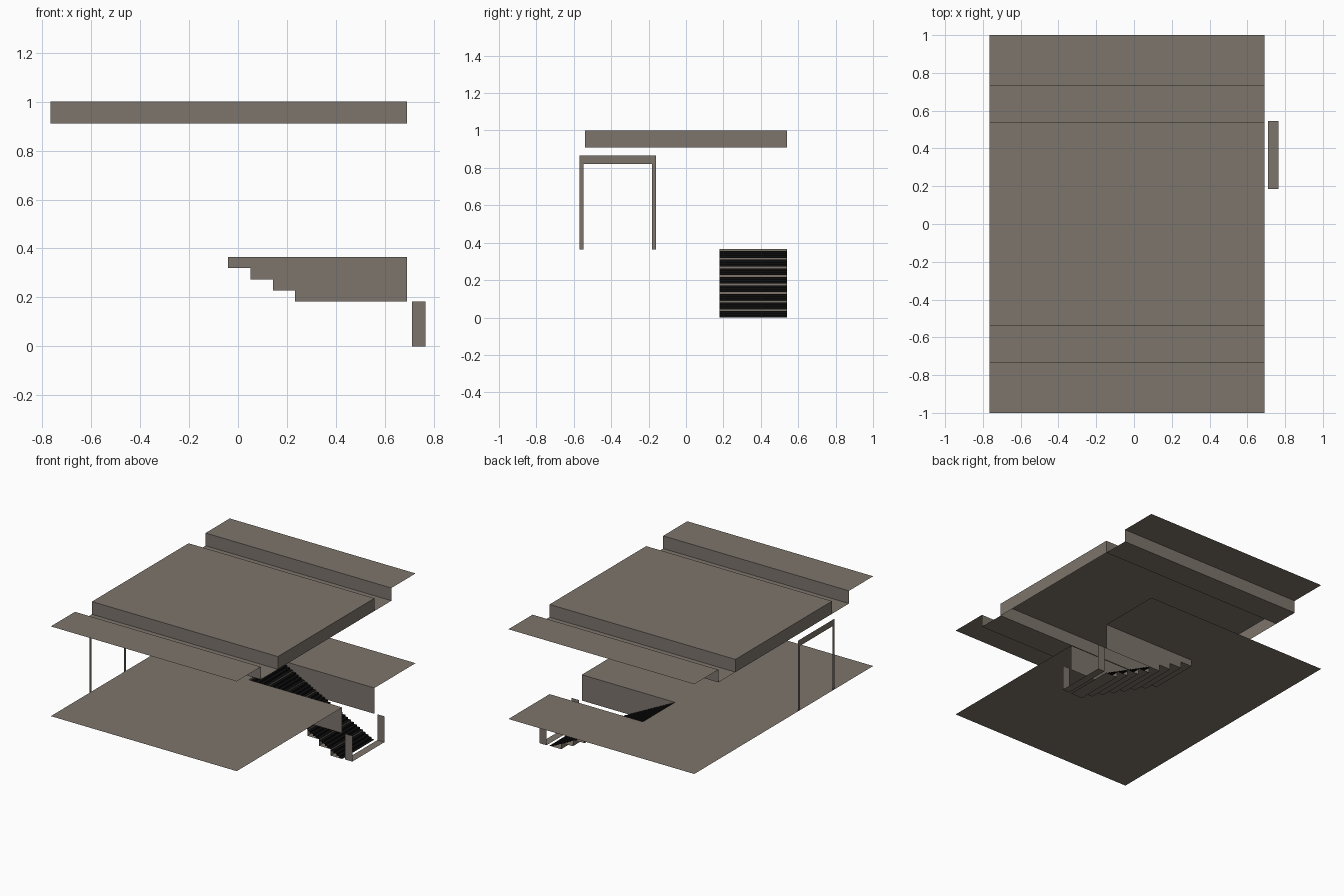
import bpy, bmesh

if "Cube" in bpy.data.objects:
    bpy.data.objects.remove(bpy.data.objects["Cube"])

X0, X1 = -0.765, 0.69          # room ends
FLOOR, SOFFIT, TOP = 0.365, 0.91, 1.0
SX, SY0, SY1 = -0.04, 0.18, 0.54   # stairwell
STEPS = 8


def material(name, rgb):
    m = bpy.data.materials.new(name)
    m.diffuse_color = (*rgb, 1)
    m.use_nodes = True
    m.node_tree.nodes["Principled BSDF"].inputs["Base Color"].default_value = m.diffuse_color
    return m


stone = material("warm grey", (0.205, 0.176, 0.150))
black = material("black rubber", (0.004, 0.004, 0.004))


def sheet(name, faces, mat):
    """Thin surface object from a list of polygons."""
    bm = bmesh.new()
    for pts in faces:
        bm.faces.new([bm.verts.new(p) for p in pts])
    bmesh.ops.remove_doubles(bm, verts=bm.verts, dist=1e-5)
    bmesh.ops.recalc_face_normals(bm, faces=bm.faces)
    # open sheets: keep the surface facing up
    if sum(f.normal.z * f.calc_area() for f in bm.faces) < -1e-6:
        bmesh.ops.reverse_faces(bm, faces=bm.faces)
    me = bpy.data.meshes.new(name)
    bm.to_mesh(me)
    bm.free()
    me.materials.append(mat)
    ob = bpy.data.objects.new(name, me)
    bpy.context.collection.objects.link(ob)
    return ob


def sweep(name, profile, place, a, b, mat):
    """Sweep an open profile from a to b."""
    faces = [[place(p, a), place(q, a), place(q, b), place(p, b)]
             for p, q in zip(profile, profile[1:])]
    return sheet(name, faces, mat)


def along_x(p, t):
    return (t, p[0], p[1])


def along_y(p, t):
    return (p[0], t, p[1])


def stair_profile(n):
    run, rise = (X1 - SX) / n, FLOOR / n
    pts = [(SX, FLOOR)]
    for k in range(n):
        z = FLOOR - rise * (k + 1)
        pts += [(SX + run * k, z), (SX + run * (k + 1), z)]
    return pts


# ceiling with two lowered troughs
half = [(0.54, TOP), (0.54, SOFFIT), (0.73, SOFFIT), (0.73, TOP), (1, TOP)]
ceiling = [(-y, z) for y, z in reversed(half)] + half
sweep("ceiling", ceiling, along_x, X0, X1, stone)
for name, x in (("ceiling_end_left", X0), ("ceiling_end_right", X1)):
    sweep(name, [(x, SOFFIT), (x, TOP)], along_y, -0.54, 0.54, stone)

# floor with stairwell notch
sheet("floor", [[(x, y, FLOOR) for x, y in
                 [(X0, -1), (X1, -1), (X1, SY0), (SX, SY0),
                  (SX, SY1), (X1, SY1), (X1, 1), (X0, 1)]]], stone)

# stairs, and the finely ridged black tread surface over them
sweep("stairs", stair_profile(STEPS), along_y, SY0, SY1, stone)
sweep("ridged_treads", [(x, z + 0.001) for x, z in stair_profile(STEPS * 4)],
      along_y, SY0, SY1, black)

# stairwell side walls with stepped lower edge
lower = stair_profile(STEPS)[:8] + [(X1, FLOOR / 2)]
outline = lower + [(X1, FLOOR)]
for name, y in (("stairwell_wall_front", SY0), ("stairwell_wall_back", SY1)):
    sheet(name, [[along_y(p, y) for p in outline]], stone)

# door frame at the left end
frame = [(-0.57, FLOOR), (-0.57, 0.865), (-0.16, 0.865), (-0.16, FLOOR),
         (-0.182, FLOOR), (-0.182, 0.82), (-0.548, 0.82), (-0.548, FLOOR)]
sheet("door_frame", [[along_x(p, X0) for p in frame]], stone)

# landing channel at the foot of the stairs
channel = [(SY0 + 0.005, FLOOR / 2), (SY0 + 0.005, 0),
           (SY1 + 0.005, 0), (SY1 + 0.005, FLOOR / 2)]
sweep("landing_channel", channel, along_x, 0.71, 0.765, stone)
